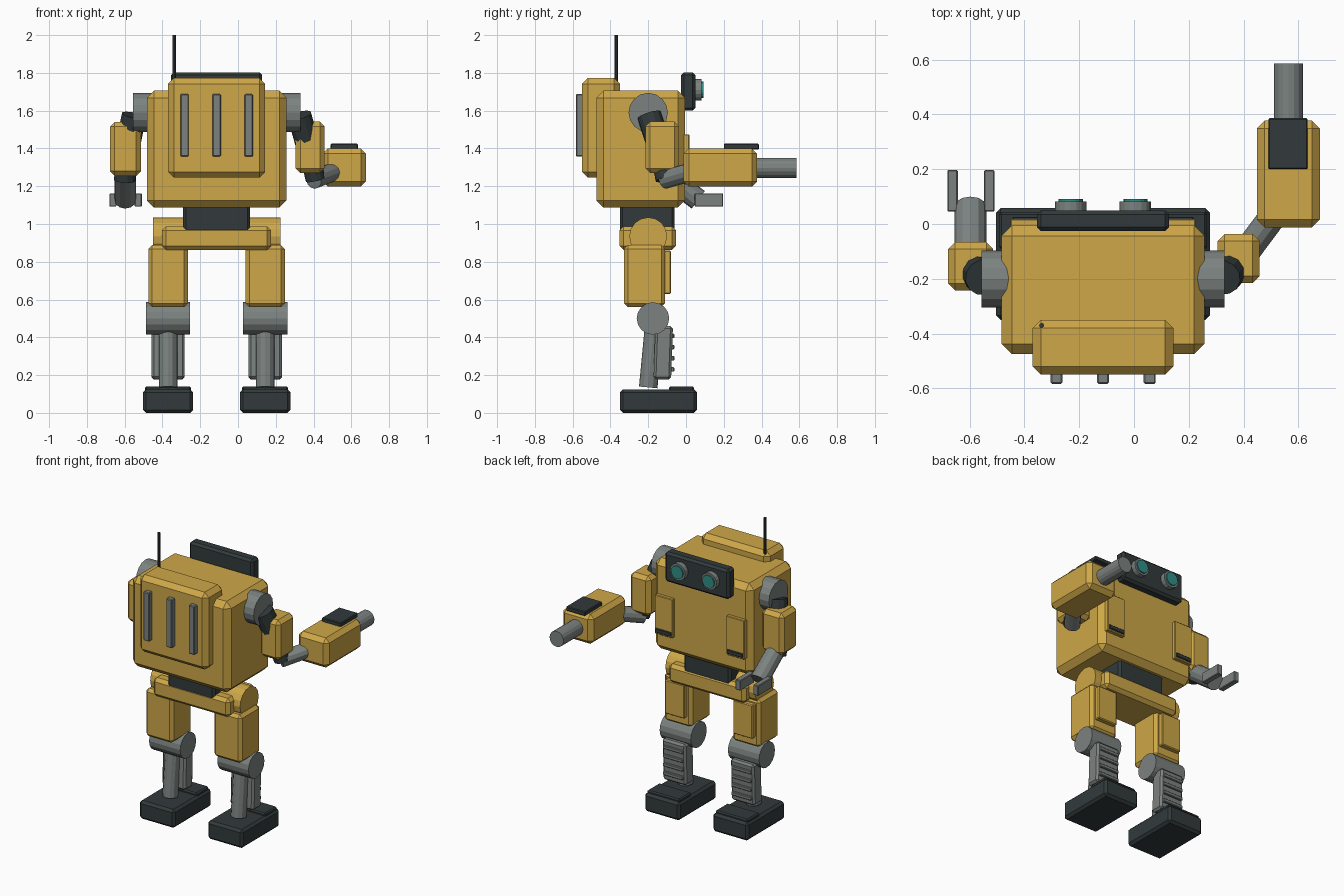
import bpy, bmesh, math
from mathutils import Vector


def material(name, rgb):
    m = bpy.data.materials.new(name)
    m.diffuse_color = (*rgb, 1)
    return m


YELLOW = material("yellow paint", (0.62, 0.39, 0.065))
DARK = material("dark rubber", (0.032, 0.042, 0.044))
GRAY = material("gray metal", (0.20, 0.225, 0.215))
TEAL = material("teal glass", (0.03, 0.27, 0.24))
CX = -0.113  # centre line of the body


def finish(name, bm, mat):
    me = bpy.data.meshes.new(name)
    bm.to_mesh(me)
    bm.free()
    me.materials.append(mat)
    ob = bpy.data.objects.new(name, me)
    bpy.context.collection.objects.link(ob)
    return ob


def box(name, x, y, z, mat, bevel=0.0, tilt=0.0):
    """Chamfered box given by its (min, max) on each axis."""
    bm = bmesh.new()
    bmesh.ops.create_cube(bm, size=1)
    bmesh.ops.scale(bm, vec=(x[1] - x[0], y[1] - y[0], z[1] - z[0]), verts=bm.verts)
    if bevel:
        bmesh.ops.bevel(bm, geom=bm.edges[:], offset=bevel, segments=1,
                        affect='EDGES', profile=0.5)
    ob = finish(name, bm, mat)
    ob.location = (sum(x) / 2, sum(y) / 2, sum(z) / 2)
    ob.rotation_euler.x = tilt
    return ob


def rod(name, a, b, r, mat, sides=16, r2=None):
    """Cylinder or cone running from point a to point b."""
    a, b = Vector(a), Vector(b)
    bm = bmesh.new()
    bmesh.ops.create_cone(bm, cap_ends=True, segments=sides, radius1=r,
                          radius2=r if r2 is None else r2, depth=(b - a).length)
    ob = finish(name, bm, mat)
    ob.location = (a + b) / 2
    ob.rotation_mode = 'QUATERNION'
    ob.rotation_quaternion = (b - a).to_track_quat('Z', 'Y')
    return ob


def span(c, half):
    return (c - half, c + half)


# Torso, backpack with vents, antenna
box("torso", span(CX, 0.37), (-0.475, -0.005), (1.087, 1.706), YELLOW, 0.038)
box("backpack", span(CX, 0.257), (-0.55, -0.35), (1.246, 1.772), YELLOW, 0.03)
for i in (-1, 0, 1):
    box("vent", span(CX + i * 0.17, 0.022), (-0.583, -0.53), (1.357, 1.688), GRAY, 0.005)
rod("antenna", (-0.337, -0.37, 1.74), (-0.337, -0.37, 2.0), 0.009, DARK, 8)

# Visor and eyes
box("visor", span(CX, 0.241), (-0.026, 0.05), (1.6, 1.803), DARK, 0.015)
for s in (-1, 1):
    x = CX + s * 0.118
    rod("eye_housing", (x, 0.03, 1.71), (x, 0.083, 1.71), 0.057, GRAY)
    rod("eye_lens", (x, 0.08, 1.71), (x, 0.092, 1.71), 0.044, TEAL)

# Waist and pelvis
box("waist", span(CX, 0.177), (-0.35, -0.06), (0.95, 1.12), DARK, 0.015)
box("pelvis", span(CX, 0.289), (-0.352, -0.053), (0.862, 0.988), YELLOW, 0.022)

for s in (-1, 1):
    # Chest hatches
    hx = span(CX + s * 0.27, 0.068)
    box("chest_hatch", hx, (-0.02, 0.018), (1.21, 1.475), YELLOW, 0.004)
    box("hatch_grip", span(CX + s * 0.27, 0.06), (0.0, 0.026), (1.222, 1.25), DARK, 0.003)

    # Shoulder and hip drums
    rod("shoulder", (CX + s * 0.33, -0.2, 1.59), (CX + s * 0.444, -0.2, 1.59), 0.104, GRAY)
    rod("hip", (CX + s * 0.16, -0.2, 0.935), (CX + s * 0.338, -0.2, 0.935), 0.1, YELLOW)

    # Thigh and knee
    lx = CX + s * 0.257
    box("thigh", span(lx, 0.104), (-0.328, -0.111), (0.56, 0.888), YELLOW, 0.02)
    box("thigh_plate", span(lx, 0.074), (-0.13, -0.08), (0.63, 0.86), YELLOW, 0.006)
    rod("knee", (lx - 0.117, -0.175, 0.5), (lx + 0.117, -0.175, 0.5), 0.086, GRAY)

    # Shin with ribbed guard
    rod("shin", (lx, -0.168, 0.47), (lx, -0.2, 0.135), 0.049, GRAY, 12)
    box("shin_guard", span(lx, 0.088), (-0.167, -0.074), (0.177, 0.46), GRAY, 0.013, -0.035)
    for z in (0.23, 0.289, 0.348, 0.408):
        box("shin_rib", span(lx, 0.075), (-0.09, -0.062), (z - 0.012, z + 0.012), GRAY, 0.004)

    # Foot
    box("foot", span(lx, 0.133), (-0.35, 0.058), (0.0, 0.125), DARK, 0.016)
    box("toe_cap", span(lx, 0.122), (-0.09, 0.042), (0.11, 0.141), DARK, 0.008)

# Right arm with blaster
rod("upper_arm", (0.325, -0.195, 1.575), (0.385, -0.125, 1.36), 0.065, DARK, 12)
box("arm_armor", (0.305, 0.458), (-0.215, -0.037), (1.27, 1.542), YELLOW, 0.025)
rod("elbow", (0.39, -0.125, 1.32), (0.41, -0.11, 1.235), 0.052, DARK, 12)
rod("forearm", (0.4, -0.115, 1.235), (0.56, 0.1, 1.297), 0.05, GRAY, 12)
box("blaster", (0.448, 0.678), (-0.012, 0.377), (1.198, 1.4), YELLOW, 0.028)
box("blaster_cover", (0.49, 0.634), (0.2, 0.387), (1.395, 1.425), DARK, 0.005)
rod("barrel", (0.564, 0.34, 1.297), (0.564, 0.586, 1.297), 0.053, GRAY)

# Left arm with gripper
rod("upper_arm", (-0.55, -0.195, 1.575), (-0.595, -0.145, 1.36), 0.067, DARK, 12)
box("arm_armor", (-0.678, -0.514), (-0.242, -0.066), (1.255, 1.54), YELLOW, 0.025)
rod("elbow", (-0.595, -0.145, 1.32), (-0.6, -0.125, 1.23), 0.058, DARK, 12)
rod("forearm", (-0.597, -0.13, 1.275), (-0.597, 0.065, 1.128), 0.058, GRAY, 12)
for s in (-1, 1):
    box("gripper_finger", span(-0.595 + s * 0.067, 0.019), (0.045, 0.197),
        (1.092, 1.162), GRAY, 0.004)
